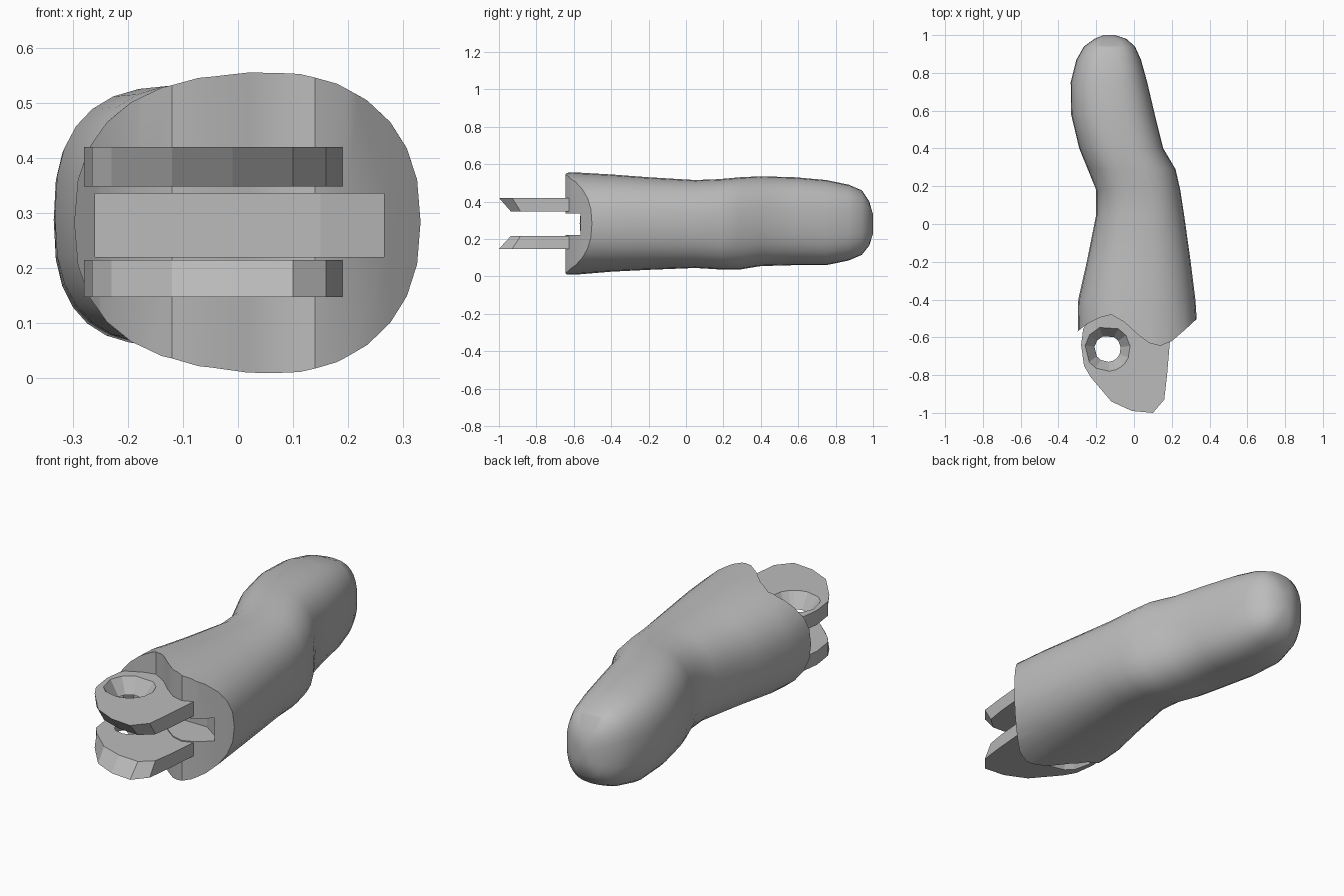
import bpy, bmesh, math
from mathutils import Vector

if "Cube" in bpy.data.objects:
    bpy.data.objects.remove(bpy.data.objects["Cube"], do_unlink=True)

grey = bpy.data.materials.new("plain_grey")
grey.use_nodes = True
grey.diffuse_color = (0.5, 0.5, 0.5, 1)
grey.node_tree.nodes["Principled BSDF"].inputs["Base Color"].default_value = (0.5, 0.5, 0.5, 1)


def loft(name, rings, closed=False):
    """Skin rings of equal length; cap the ends, or join last to first."""
    bm = bmesh.new()
    loops = [[bm.verts.new(p) for p in ring] for ring in rings]
    n = len(loops[0])
    pairs = list(zip(loops, loops[1:]))
    if closed:
        pairs.append((loops[-1], loops[0]))
    else:
        bm.faces.new(loops[0])
        bm.faces.new(loops[-1])
    for a, b in pairs:
        for i in range(n):
            j = (i + 1) % n
            bm.faces.new((a[i], a[j], b[j], b[i]))
    bmesh.ops.recalc_face_normals(bm, faces=bm.faces)
    mesh = bpy.data.meshes.new(name)
    bm.to_mesh(mesh)
    bm.free()
    mesh.materials.append(grey)
    obj = bpy.data.objects.new(name, mesh)
    bpy.context.collection.objects.link(obj)
    return obj


def select(obj):
    bpy.ops.object.select_all(action='DESELECT')
    obj.select_set(True)
    bpy.context.view_layer.objects.active = obj


def cut(obj, outline, z0, z1):
    """Cut a vertical prism with the given plan outline out of an object."""
    tool = loft("cutter", [[(x, y, z) for x, y in outline] for z in (z0, z1)])
    tool.hide_render = True
    mod = obj.modifiers.new("cut", 'BOOLEAN')
    mod.operation = 'DIFFERENCE'
    mod.object = tool
    select(obj)
    bpy.ops.object.modifier_apply(modifier=mod.name)
    bpy.data.objects.remove(tool, do_unlink=True)


# Bent body: y, left edge, right edge, bottom, top of each section
sections = [
    (-0.70, -0.30, 0.345, 0.00, 0.562), (-0.40, -0.295, 0.325, 0.025, 0.545),
    (-0.20, -0.25, 0.30, 0.035, 0.53), (0.05, -0.20, 0.265, 0.045, 0.515),
    (0.18, -0.20, 0.245, 0.037, 0.52), (0.29, -0.245, 0.22, 0.037, 0.53),
    (0.40, -0.29, 0.155, 0.055, 0.535), (0.58, -0.333, 0.11, 0.06, 0.53),
    (0.75, -0.335, 0.07, 0.06, 0.515), (0.87, -0.305, 0.037, 0.085, 0.49),
    (0.94, -0.265, 0.005, 0.115, 0.46), (0.98, -0.21, -0.04, 0.165, 0.40),
    (1.00, -0.16, -0.10, 0.23, 0.33)]


def section(y, x0, x1, z0, z1, sides=28):
    power = 2 / (2.4 + 0.3 * max(y, 0))
    ring = []
    for i in range(sides):
        a = math.tau * i / sides
        c, s = math.cos(a), math.sin(a)
        ring.append(((x0 + x1) / 2 + (x1 - x0) / 2 * math.copysign(abs(c) ** power, c), y,
                     (z0 + z1) / 2 + (z1 - z0) / 2 * math.copysign(abs(s) ** power, s)))
    return ring


body = loft("body", [section(*s) for s in sections])

# Wavy front end, then the slot between the jaws
wave = [(-0.4, -0.60), (-0.30, -0.57), (-0.25, -0.53), (-0.18, -0.495), (-0.12, -0.48),
        (-0.05, -0.52), (0.02, -0.585), (0.08, -0.63), (0.14, -0.645), (0.20, -0.62),
        (0.27, -0.56), (0.4, -0.44)]
cut(body, wave + [(0.4, -0.9), (-0.4, -0.9)], -0.2, 0.8)
cut(body, [(-0.26, -0.8), (0.265, -0.8), (0.265, -0.54), (0.15, -0.46), (-0.26, -0.46)],
    0.22, 0.335)
select(body)
bpy.ops.object.shade_smooth_by_angle(angle=math.radians(32))

# Two jaws, each with a funnel hole and a bevelled nose
outline = [(-0.27, -0.56), (-0.28, -0.64), (-0.265, -0.75), (-0.23, -0.81), (-0.12, -0.94),
           (-0.01, -0.99), (0.10, -1.0), (0.16, -0.93), (0.175, -0.80), (0.19, -0.62),
           (0.15, -0.45), (-0.02, -0.44), (-0.22, -0.45)]
centre = Vector((-0.14, -0.66))


def jaw(name, z_out, z_in):
    def hole(r, z):
        pts = [centre + (Vector(p) - centre).normalized() * r for p in outline]
        return [(p.x, p.y, z) for p in pts]
    outer = [(x, y, z_out) for x, y in outline]
    inner = [(x, y + max(0, -0.75 - y) * 0.25, z_in) for x, y in outline]
    return loft(name, [outer, inner, hole(0.07, z_in), hole(0.12, z_out)], closed=True)


jaw("upper_jaw", 0.42, 0.348)
jaw("lower_jaw", 0.147, 0.215)
